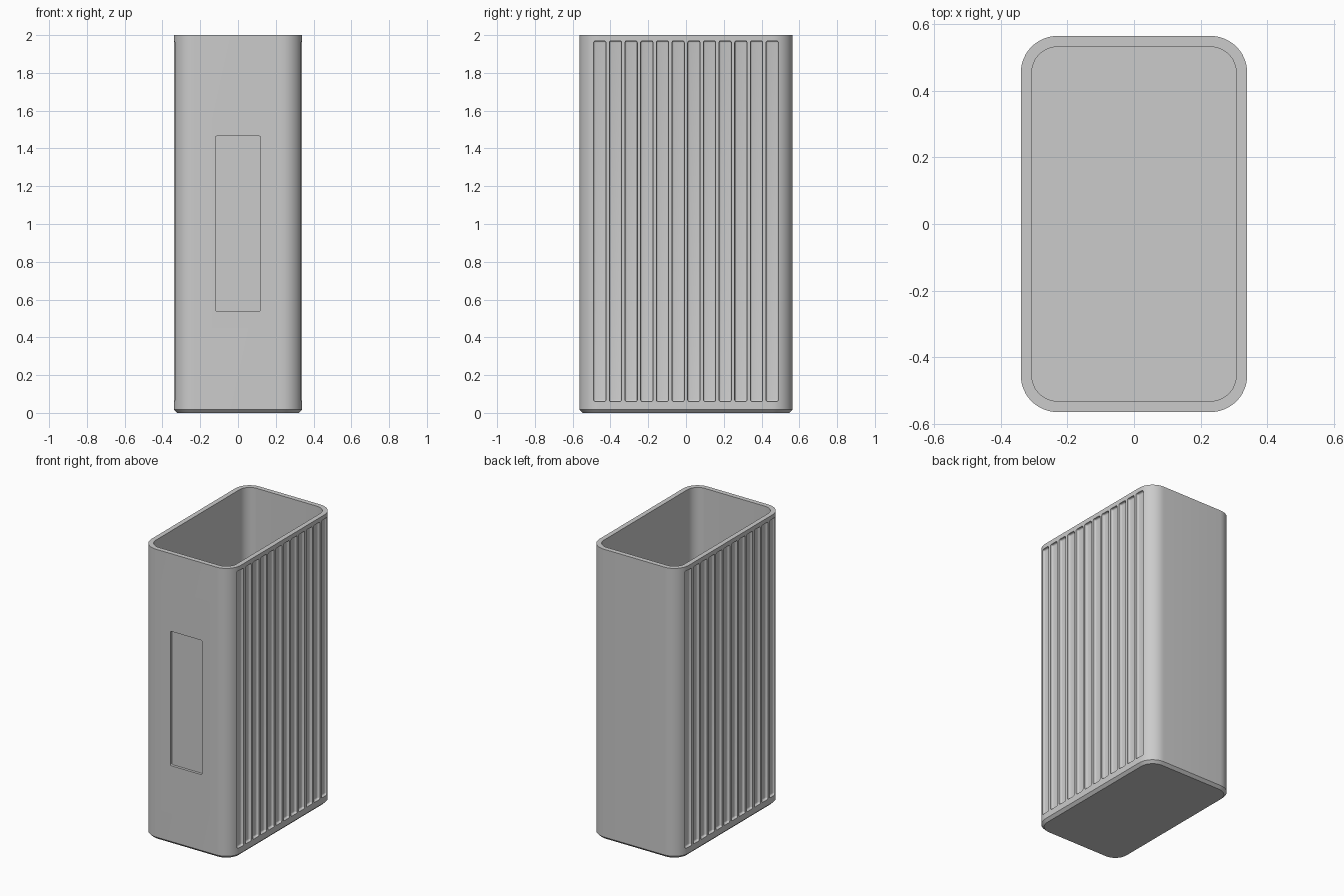
import bpy, bmesh, math
from mathutils import Matrix

if "Cube" in bpy.data.objects:
    bpy.data.objects.remove(bpy.data.objects["Cube"], do_unlink=True)

HALF_X, HALF_Y, HEIGHT = 0.34, 0.565, 2.0
CORNER, WALL, CHAMFER, FLOOR = 0.11, 0.033, 0.018, 0.04
GROOVES, PITCH, GROOVE_WIDTH, DEPTH = 12, 0.083, 0.065, 0.018

grey = bpy.data.materials.new("plain grey")
grey.use_nodes = True
color = (0.6, 0.6, 0.6, 1)
grey.diffuse_color = color
grey.node_tree.nodes["Principled BSDF"].inputs["Base Color"].default_value = color


def ring(bm, inset, z, steps=12):
    """Rounded rectangle of vertices, inset from the outer outline."""
    r = CORNER - inset
    verts = []
    for i, (sx, sy) in enumerate([(1, 1), (-1, 1), (-1, -1), (1, -1)]):
        for k in range(steps + 1):
            a = (i + k / steps) * math.pi / 2
            verts.append(bm.verts.new((sx * (HALF_X - CORNER) + r * math.cos(a),
                                       sy * (HALF_Y - CORNER) + r * math.sin(a), z)))
    return verts


def add_cutter(bm, center, size, radius, along=None):
    """Box with rounded edges; 'along' limits rounding to edges on one axis."""
    part = bmesh.new()
    bmesh.ops.create_cube(part, size=1, matrix=Matrix.Translation(center) @ Matrix.Diagonal((*size, 1)))
    edges = [e for e in part.edges
             if along is None or abs((e.verts[0].co - e.verts[1].co)[along]) > 1e-5]
    bmesh.ops.bevel(part, geom=edges, offset=radius, segments=4, profile=0.5, affect='EDGES')
    mesh = bpy.data.meshes.new("temporary")
    part.to_mesh(mesh)
    part.free()
    bm.from_mesh(mesh)
    bpy.data.meshes.remove(mesh)


def make_object(bm, name):
    bmesh.ops.recalc_face_normals(bm, faces=bm.faces)
    mesh = bpy.data.meshes.new(name)
    bm.to_mesh(mesh)
    bm.free()
    obj = bpy.data.objects.new(name, mesh)
    bpy.context.collection.objects.link(obj)
    mesh.materials.append(grey)
    return obj


# Open-topped shell with a chamfered base
bm = bmesh.new()
rings = [ring(bm, inset, z) for inset, z in
         [(CHAMFER, 0), (0, CHAMFER), (0, HEIGHT), (WALL, HEIGHT), (WALL, FLOOR)]]
for low, high in zip(rings, rings[1:]):
    n = len(low)
    for i in range(n):
        j = (i + 1) % n
        bm.faces.new((low[i], low[j], high[j], high[i]))
bm.faces.new(rings[0])
bm.faces.new(rings[-1])
box = make_object(bm, "container_body")

# Vertical grip grooves on both wide sides, and the front label recess
bm = bmesh.new()
for side in (-1, 1):
    for i in range(GROOVES):
        y = (i - (GROOVES - 1) / 2) * PITCH
        add_cutter(bm, (side * HALF_X, y, 1.015), (2 * DEPTH, GROOVE_WIDTH, 1.91), 0.01)
add_cutter(bm, (0, -HALF_Y, 1.0025), (0.24, 2 * DEPTH, 0.925), 0.008, along=1)
cutter = make_object(bm, "recess_cutter")
cutter.hide_render = True

cut = box.modifiers.new("recesses", 'BOOLEAN')
cut.operation = 'DIFFERENCE'
cut.solver = 'EXACT'
cut.object = cutter

# Bake the cut, drop the cutter, then smooth the rounded corners
bpy.ops.object.select_all(action='DESELECT')
box.select_set(True)
bpy.context.view_layer.objects.active = box
bpy.ops.object.modifier_apply(modifier=cut.name)
bpy.data.objects.remove(cutter, do_unlink=True)
bpy.ops.object.shade_smooth_by_angle(angle=math.radians(30))
